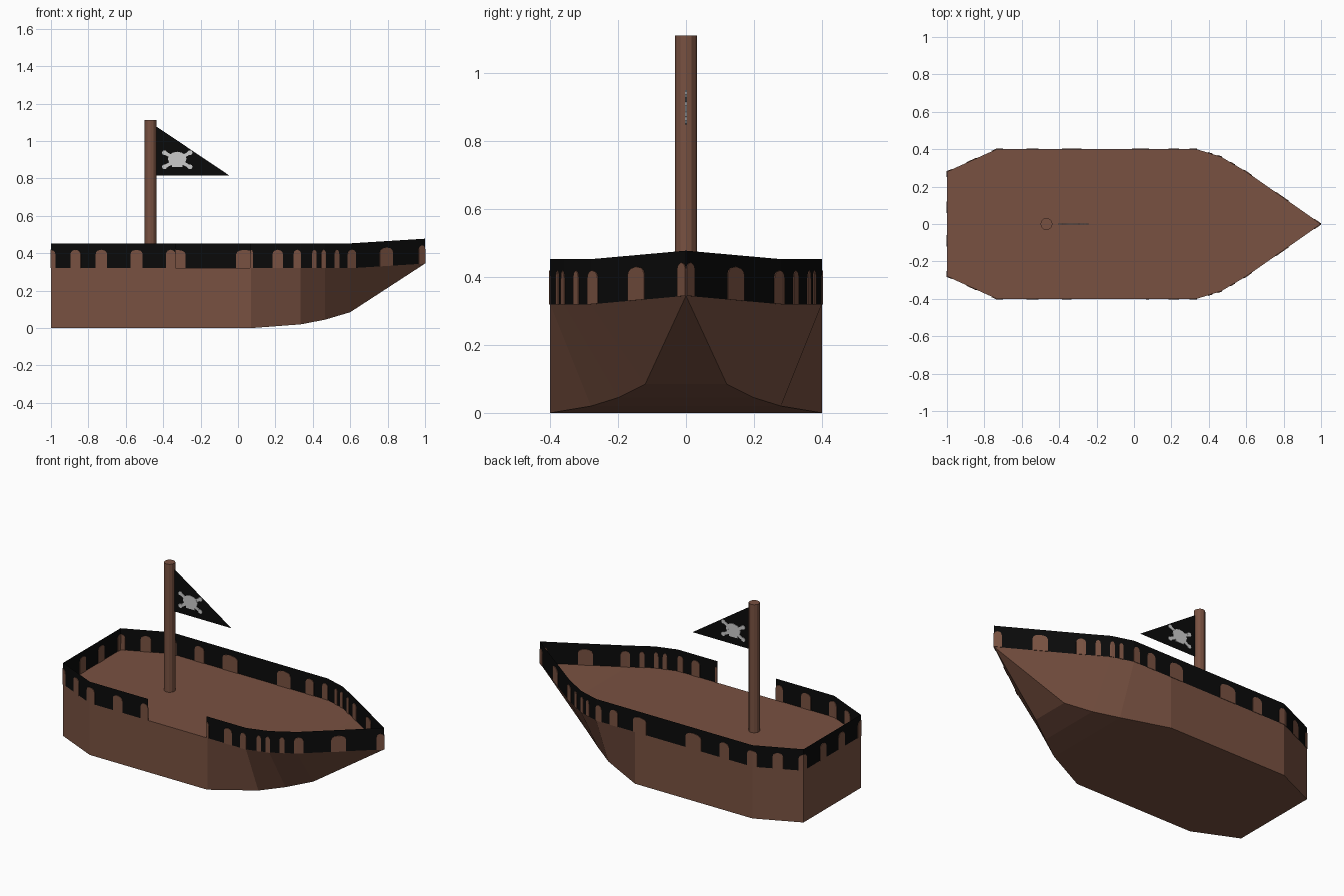
import bpy, bmesh, math

if "Cube" in bpy.data.objects:
    bpy.data.objects.remove(bpy.data.objects["Cube"])


def material(name, rgb):
    m = bpy.data.materials.new(name)
    m.diffuse_color = (*rgb, 1)
    m.use_nodes = True
    m.node_tree.nodes["Principled BSDF"].inputs["Base Color"].default_value = m.diffuse_color
    return m


WOOD = material("brown wood", (0.190, 0.083, 0.053))
BLACK = material("black", (0.003, 0.003, 0.003))
BONE = material("pale grey", (0.60, 0.60, 0.60))


def build(name, verts, faces, mat, thickness=0):
    bm = bmesh.new()
    vs = [bm.verts.new(v) for v in verts]
    for f in faces:
        bm.faces.new([vs[i] for i in f])
    bmesh.ops.remove_doubles(bm, verts=bm.verts, dist=1e-5)
    bmesh.ops.recalc_face_normals(bm, faces=bm.faces)
    me = bpy.data.meshes.new(name)
    bm.to_mesh(me)
    bm.free()
    me.materials.append(mat)
    ob = bpy.data.objects.new(name, me)
    bpy.context.collection.objects.link(ob)
    if thickness:
        mod = ob.modifiers.new("thickness", "SOLIDIFY")
        mod.thickness, mod.offset = thickness, 0
    return ob


# hull: stations from stern to bow, (x, half width, z) for deck edge and keel edge
DECK = [(-1, .28, .32), (-.735, .4, .32), (.07, .4, .32), (.335, .4, .32),
        (.465, .36, .32), (.6, .28, .32), (1, 0, .345)]
KEEL = [(-1, .28, 0), (-.735, .4, 0), (.07, .4, 0), (.335, .28, .02),
        (.465, .2, .045), (.6, .12, .085)]
verts, faces = [], []
for d, k in zip(DECK[:-1], KEEL):
    verts += [(d[0], -d[1], d[2]), d, k, (k[0], -k[1], k[2])]
for i in range(len(KEEL) - 1):
    a, b = 4 * i, 4 * i + 4
    faces += [(a + j, a + (j + 1) % 4, b + (j + 1) % 4, b + j) for j in range(4)]
faces.append((0, 1, 2, 3))                      # transom
tip, a = len(verts), len(verts) - 4
verts.append(DECK[-1])
faces += [(a + j, a + (j + 1) % 4, tip) for j in range(4)]
build("hull", verts, faces, WOOD)

# railing path: s equals x along the sides, s < -1 runs across the stern
PATH = [(-1.28, -1, 0, .32)] + [(d[0], *d) for d in DECK]


def at(s):
    for p, q in zip(PATH, PATH[1:]):
        if s <= q[0] + 1e-9:
            t = (s - p[0]) / (q[0] - p[0])
            return [p[i] + t * (q[i] - p[i]) for i in (1, 2, 3)]


def ribbon(name, s0, s1, side, height, mat, extra=(), thickness=0):
    """Vertical strip standing on the deck edge between s0 and s1."""
    stops = sorted({s0, s1, *extra, *[p[0] for p in PATH if s0 < p[0] < s1]})
    vs, fs = [], []
    for s in stops:
        x, y, z = at(s)
        vs += [(x, side * y, z), (x, side * y, z + height((s - s0) / (s1 - s0)))]
    for i in range(0, len(vs) - 2, 2):
        fs.append((i, i + 2, i + 3, i + 1))
    return build(name, vs, fs, mat, thickness)


def arch(u):
    return .075 + .024 * math.sqrt(max(0, 1 - (2 * u - 1) ** 2))


def flat(u):
    return .133


# railing, with a boarding gap on the front side
GAP = (-.335, .065)
ribbon("railing_back", -1.28, 1, 1, flat, BLACK)
ribbon("railing_front_stern", -1.28, GAP[0], -1, flat, BLACK)
ribbon("railing_front_bow", GAP[1], 1, -1, flat, BLACK)

# arched posts painted on both faces of the railing
POSTS = [(-1.22, -1.16), (-1.03, -.975), (-.895, -.84), (-.76, -.70), (-.575, -.51),
         (-.385, -.28), (-.01, .08), (.185, .24), (.297, .337), (.395, .42),
         (.445, .47), (.515, .54), (.585, .63), (.757, .826), (.965, 1)]
for side, label in ((1, "back"), (-1, "front")):
    for n, (s0, s1) in enumerate(POSTS):
        if side < 0 and s0 < GAP[0] < s1:
            s1 = GAP[0]
        if side < 0 and s0 < GAP[1] < s1:
            s0 = GAP[1]
        w = s1 - s0
        cuts = [s0 + w * u for u in (.06, .2, .5, .8, .94)]
        ribbon(f"rail_post_{label}_{n}", s0, s1, side, arch, WOOD, cuts, .006)

# mast
bpy.ops.mesh.primitive_cylinder_add(vertices=12, radius=.032, depth=.80,
                                    location=(-.468, 0, .712))
mast = bpy.context.object
mast.name = "mast"
mast.data.materials.append(WOOD)

# triangular flag
build("flag", [(-.44, 0, 1.08), (-.44, 0, .815), (-.045, 0, .815)], [(0, 1, 2)], BLACK)


# skull and crossed bones as thin plates through the flag
def plate(name, points, mat, thickness):
    build(name, [(x, 0, z) for x, z in points], [range(len(points))], mat, thickness)


CX, CZ = -.325, .90


def disc(name, x, z, rx, rz, mat, thickness, n=12):
    plate(name, [(x + rx * math.cos(math.tau * i / n), z + rz * math.sin(math.tau * i / n))
                 for i in range(n)], mat, thickness)


disc("skull", CX, CZ + .005, .05, .038, BONE, .006)
plate("jaw", [(CX - .028, CZ - .04), (CX + .028, CZ - .04),
              (CX + .034, CZ), (CX - .034, CZ)], BONE, .0064)
for sx in (-1, 1):
    dx, dz = .066 * sx, .037
    length = math.hypot(dx, dz)
    nx, nz = -dz / length * .009, dx / length * .009
    plate("crossed_bone", [(CX - dx + nx, CZ - dz + nz), (CX + dx + nx, CZ + dz + nz),
                           (CX + dx - nx, CZ + dz - nz), (CX - dx - nx, CZ - dz - nz)],
          BONE, .005)
    for sz in (-1, 1):
        disc("bone_end", CX + .068 * sx, CZ + .038 * sz, .014, .013, BONE, .0056, 8)
